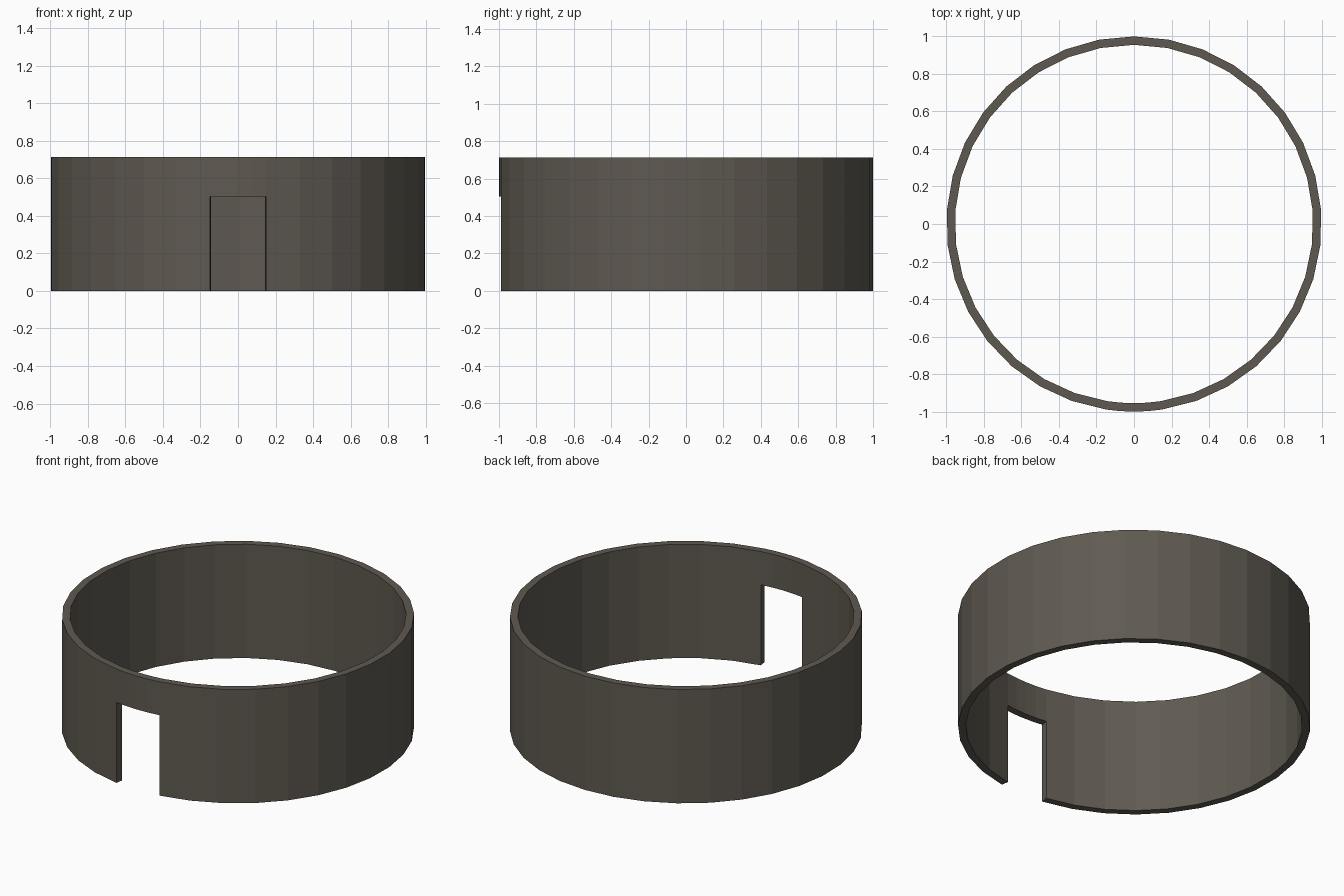
import bpy, bmesh, math

if "Cube" in bpy.data.objects:
    bpy.data.objects.remove(bpy.data.objects["Cube"])

R_OUT, R_IN = 1.0, 0.955
HEIGHT, DOOR_TOP = 0.713, 0.504
DOOR_HALF = math.radians(8.6)

stone = bpy.data.materials.new("dark stone")
stone.diffuse_color = (0.114, 0.102, 0.082, 1)
stone.use_nodes = True
stone.node_tree.nodes["Principled BSDF"].inputs["Base Color"].default_value = stone.diffuse_color


def arc_wall(name, a0, a1, segs, z0, z1):
    """Curved wall; angles measured from the front (-y)."""
    bm = bmesh.new()
    rings = []
    for i in range(segs + 1):
        a = a0 + (a1 - a0) * i / segs
        s, c = math.sin(a), -math.cos(a)
        rings.append([bm.verts.new((r * s, r * c, z)) for r, z in
                      ((R_IN, z0), (R_OUT, z0), (R_OUT, z1), (R_IN, z1))])
    for p, q in zip(rings, rings[1:]):
        for k in range(4):
            n = (k + 1) % 4
            bm.faces.new((p[k], p[n], q[n], q[k]))
    bm.faces.new(rings[0])
    bm.faces.new(rings[-1][::-1])
    bmesh.ops.recalc_face_normals(bm, faces=bm.faces)
    me = bpy.data.meshes.new(name)
    bm.to_mesh(me)
    bm.free()
    me.materials.append(stone)
    ob = bpy.data.objects.new(name, me)
    bpy.context.collection.objects.link(ob)
    return ob


# Round wall, open at the doorway
arc_wall("round_wall", DOOR_HALF, 2 * math.pi - DOOR_HALF, 32, 0, HEIGHT)
# Lintel over the doorway
arc_wall("door_lintel", -DOOR_HALF, DOOR_HALF, 4, DOOR_TOP, HEIGHT)
